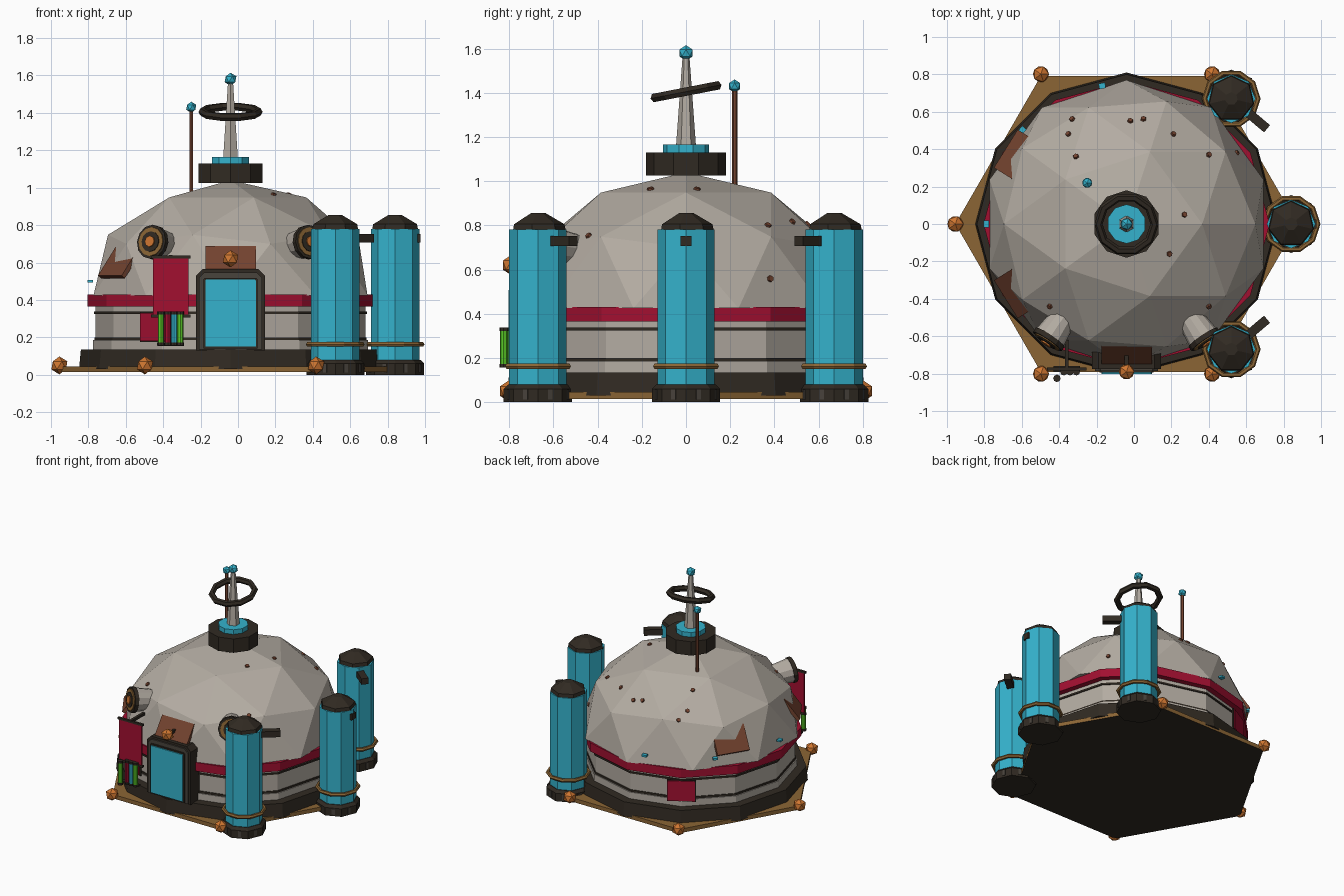
import bpy, bmesh
from math import radians, sin, cos
from mathutils import Matrix, Vector
from mathutils.bvhtree import BVHTree

cube = bpy.data.objects.get("Cube")
if cube:
    bpy.data.objects.remove(cube)


def material(name, *rgb):
    m = bpy.data.materials.new(name)
    m.use_nodes = True
    m.diffuse_color = (*rgb, 1)
    m.node_tree.nodes["Principled BSDF"].inputs["Base Color"].default_value = (*rgb, 1)
    return m


STONE = material("warm_grey", 0.45, 0.41, 0.36)
CYAN = material("cyan", 0.035, 0.45, 0.61)
RED = material("crimson", 0.36, 0.005, 0.03)
DARK = material("dark_iron", 0.03, 0.023, 0.016)
IRON = material("mid_iron", 0.065, 0.056, 0.045)
BRASS = material("brass", 0.26, 0.13, 0.035)
ORANGE = material("orange", 0.62, 0.18, 0.03)
RUST = material("rust", 0.17, 0.055, 0.028)
GREEN = material("green", 0.1, 0.58, 0.02)

CX = -0.04                      # dome axis
AXIS = Matrix.Translation((CX, 0, 0))


def finish(bm, name, mat, matrix=Matrix()):
    bm.transform(matrix)
    bmesh.ops.recalc_face_normals(bm, faces=bm.faces)
    me = bpy.data.meshes.new(name)
    bm.to_mesh(me)
    bm.free()
    me.materials.append(mat)
    ob = bpy.data.objects.new(name, me)
    bpy.context.collection.objects.link(ob)
    return ob


def prism(name, mat, sides, r1, r2, z0, z1, matrix=AXIS, turn=0):
    bm = bmesh.new()
    bmesh.ops.create_cone(bm, cap_ends=True, segments=sides, radius1=r1, radius2=r2, depth=z1 - z0)
    up = Matrix.Translation((0, 0, (z0 + z1) / 2)) @ Matrix.Rotation(radians(turn), 4, 'Z')
    return finish(bm, name, mat, matrix @ up)


def box(name, mat, size, matrix):
    bm = bmesh.new()
    bmesh.ops.create_cube(bm, size=1, matrix=Matrix.Diagonal((*size, 1)))
    return finish(bm, name, mat, matrix)


def ball(name, mat, r, at, detail=1):
    bm = bmesh.new()
    bmesh.ops.create_icosphere(bm, subdivisions=detail, radius=r)
    return finish(bm, name, mat, Matrix.Translation(at))


def ring(name, mat, major, minor, sides, matrix):
    bm = bmesh.new()
    section = [bm.verts.new((major + minor * cos(radians(a)), 0, minor * sin(radians(a))))
               for a in range(0, 360, 60)]
    edges = [bm.edges.new((section[i - 1], section[i])) for i in range(6)]
    bmesh.ops.spin(bm, geom=section + edges, axis=(0, 0, 1), cent=(0, 0, 0),
                   angle=radians(360), steps=sides, use_merge=True)
    bmesh.ops.remove_doubles(bm, verts=bm.verts, dist=0.0005)
    return finish(bm, name, mat, matrix)


def around(radius, angle, z, tilt=0):
    """Frame on the building: local x points outward, tipped up by tilt."""
    a = radians(angle)
    return (Matrix.Translation((CX + radius * cos(a), radius * sin(a), z))
            @ Matrix.Rotation(a, 4, 'Z') @ Matrix.Rotation(radians(-tilt), 4, 'Y'))


# Hexagonal platform, dark underneath
platform = prism("platform", BRASS, 6, 0.915, 0.915, 0.015, 0.045, turn=90)
platform.data.materials.append(DARK)
for p in platform.data.polygons:
    p.material_index = int(p.normal.z < -0.5)
for k in range(6):
    a = radians(60 * k)
    ball("corner_stud", ORANGE, 0.048, (CX + 0.915 * cos(a), 0.925 * sin(a), 0.05), 1)

# Drum wall in stacked bands
for name, mat, r1, r2, z0, z1 in (
        ("foundation", DARK, 0.81, 0.80, 0.03, 0.135),
        ("wall_lower", STONE, 0.735, 0.735, 0.135, 0.185),
        ("wall_groove", DARK, 0.728, 0.728, 0.185, 0.2),
        ("wall_middle", STONE, 0.722, 0.722, 0.2, 0.325),
        ("wall_seam", DARK, 0.73, 0.73, 0.325, 0.338),
        ("wall_upper", STONE, 0.722, 0.722, 0.338, 0.365),
        ("red_band", RED, 0.765, 0.765, 0.365, 0.43)):
    prism(name, mat, 12, r1, r2, z0, z1)

# Faceted dome
bm = bmesh.new()
bmesh.ops.create_icosphere(bm, subdivisions=2, radius=1)
bmesh.ops.delete(bm, geom=[v for v in bm.verts if v.co.z < -0.01], context='VERTS')
bmesh.ops.holes_fill(bm, edges=[e for e in bm.edges if e.is_boundary], sides=0)
bm.transform(AXIS @ Matrix.Translation((0, 0, 0.425)) @ Matrix.Diagonal((0.77, 0.77, 0.615, 1)))
surface = BVHTree.FromBMesh(bm)
finish(bm, "dome", STONE)

# Rust rivets scattered over the dome
for x, y in ((-.33, .56), (-.35, .48), (-.31, .36), (-.02, .55), (.05, .56), (.21, .48),
             (.4, .37), (.27, .05), (.19, -.16), (.55, .38), (-.45, -.44), (.4, -.44)):
    hit, normal, _, _ = surface.ray_cast(Vector((x, y, 2)), Vector((0, 0, -1)))
    if hit:
        prism("rivet", RUST, 6, 0.017, 0.014, -0.005, 0.01,
              Matrix.Translation(hit) @ normal.to_track_quat('Z', 'Y').to_matrix().to_4x4())

# Crown, spire and tilted halo
prism("crown_collar", DARK, 10, 0.18, 0.18, 1.025, 1.13)
prism("crown_core", CYAN, 10, 0.105, 0.105, 1.1, 1.165)
prism("spire", STONE, 6, 0.045, 0.016, 1.16, 1.56)
ball("spire_tip", CYAN, 0.035, (CX, 0, 1.58))
ring("halo", DARK, 0.15, 0.022, 10,
     Matrix.Translation((CX, 0, 1.405)) @ Matrix.Rotation(radians(11), 4, 'X'))

# Antenna
prism("antenna_rod", RUST, 6, 0.012, 0.012, 0.9, 1.42, Matrix.Translation((-0.25, 0.22, 0)))
ball("antenna_tip", CYAN, 0.03, (-0.25, 0.22, 1.43))

# Three storage tanks with outlet pipes
for x, y, aim, reach in ((0.52, -0.67, 40, 0.25), (0.84, 0, 0, 0.135), (0.52, 0.67, -40, 0.25)):
    at = Matrix.Translation((x, y, 0))
    prism("tank_foot", DARK, 8, 0.155, 0.155, 0, 0.06, at)
    prism("tank_foot_rim", DARK, 8, 0.155, 0.135, 0.06, 0.08, at)
    prism("tank", CYAN, 8, 0.13, 0.13, 0.08, 0.78, at)
    prism("tank_lid", DARK, 7, 0.125, 0.12, 0.78, 0.805, at)
    prism("tank_lid_top", DARK, 7, 0.12, 0.035, 0.805, 0.855, at)
    ring("tank_hoop", BRASS, 0.143, 0.014, 10, at @ Matrix.Translation((0, 0, 0.162)))
    box("tank_pipe", DARK, (reach - 0.06, 0.05, 0.045),
        at @ Matrix.Rotation(radians(aim), 4, 'Z') @ Matrix.Translation((reach / 2 + 0.03, 0, 0.73)))
    for k in range(8):
        box("foot_clip", IRON, (0.006, 0.022, 0.045), at
            @ Matrix.Rotation(radians(45 * k + 22.5), 4, 'Z') @ Matrix.Translation((0.145, 0, 0.035)))


# Doorway: nested chamfered slabs and a bright door
def doorway(name, mat, half, bottom, top, front, chamfer):
    bm = bmesh.new()
    right = [(half, bottom), (half, top - chamfer), (half - chamfer, top)]
    outline = right + [(-x, z) for x, z in reversed(right)]
    face = bm.faces.new([bm.verts.new((x, -0.6, z)) for x, z in outline])
    out = bmesh.ops.extrude_face_region(bm, geom=[face])["geom"]
    bmesh.ops.translate(bm, vec=(0, front + 0.6, 0),
                        verts=[v for v in out if isinstance(v, bmesh.types.BMVert)])
    return finish(bm, name, mat, AXIS)


doorway("door_frame", DARK, 0.185, 0.13, 0.565, -0.775, 0.035)
doorway("door_surround", IRON, 0.168, 0.135, 0.548, -0.785, 0.03)
doorway("door_edge", DARK, 0.145, 0.14, 0.518, -0.795, 0.008)
doorway("door", CYAN, 0.135, 0.15, 0.508, -0.803, 0.005)
ball("door_lamp", ORANGE, 0.046, (CX, -0.79, 0.62))
box("door_lamp_arm", DARK, (0.12, 0.02, 0.02), around(0.72, 270, 0.62))

# Rust plates leaning on the dome
for angle, r, z, width, height in ((270, 0.695, 0.62, 0.27, 0.15), (148, 0.695, 0.6, 0.24, 0.19),
                                   (212, 0.695, 0.6, 0.24, 0.19)):
    box("rust_plate", RUST, (0.025, width, height), around(r, angle, z, 36))

# Round portholes
for angle in (236, 304):
    face = around(0.75, angle, 0.71, 8) @ Matrix.Rotation(radians(90), 4, 'Y')
    prism("porthole_housing", STONE, 12, 0.065, 0.088, -0.2, -0.005, face)
    prism("porthole_rim", DARK, 12, 0.092, 0.092, -0.02, 0.008, face)
    prism("porthole_hoop", BRASS, 12, 0.078, 0.078, 0, 0.014, face)
    prism("porthole_glass", DARK, 12, 0.055, 0.055, 0, 0.019, face)
    prism("porthole_light", ORANGE, 8, 0.03, 0.03, 0, 0.027, face)

# Small cyan lamps above the red band
for angle in (100, 138, 180):
    box("dome_lamp", CYAN, (0.03, 0.035, 0.014), around(0.75, angle, 0.5))

# Hanging banner and two wall banners
box("banner", RED, (0.19, 0.01, 0.32), Matrix.Translation((-0.36, -0.775, 0.47)))
for z in (0.315, 0.63):
    box("banner_rod", DARK, (0.21, 0.016, 0.016), Matrix.Translation((-0.36, -0.775, z)))
box("banner_bracket", DARK, (0.02, 0.16, 0.02), Matrix.Translation((-0.36, -0.7, 0.63)))
for angle in (120, 237):
    box("wall_banner", RED, (0.012, 0.19, 0.15), around(0.735, angle, 0.255))
    box("wall_banner_back", DARK, (0.01, 0.2, 0.162), around(0.729, angle, 0.255))

# Rack of fuel canisters
for x, y, mat in ((-0.412, -0.825, GREEN), (-0.375, -0.79, RED),
                  (-0.342, -0.79, CYAN), (-0.308, -0.79, GREEN)):
    at = Matrix.Translation((x, y, 0))
    prism("canister", mat, 8, 0.017, 0.017, 0.17, 0.325, at)
    for z in (0.157, 0.322):
        prism("canister_cap", DARK, 8, 0.02, 0.02, z, z + 0.016, at)
box("canister_rack", DARK, (0.14, 0.03, 0.012), Matrix.Translation((-0.36, -0.775, 0.16)))
